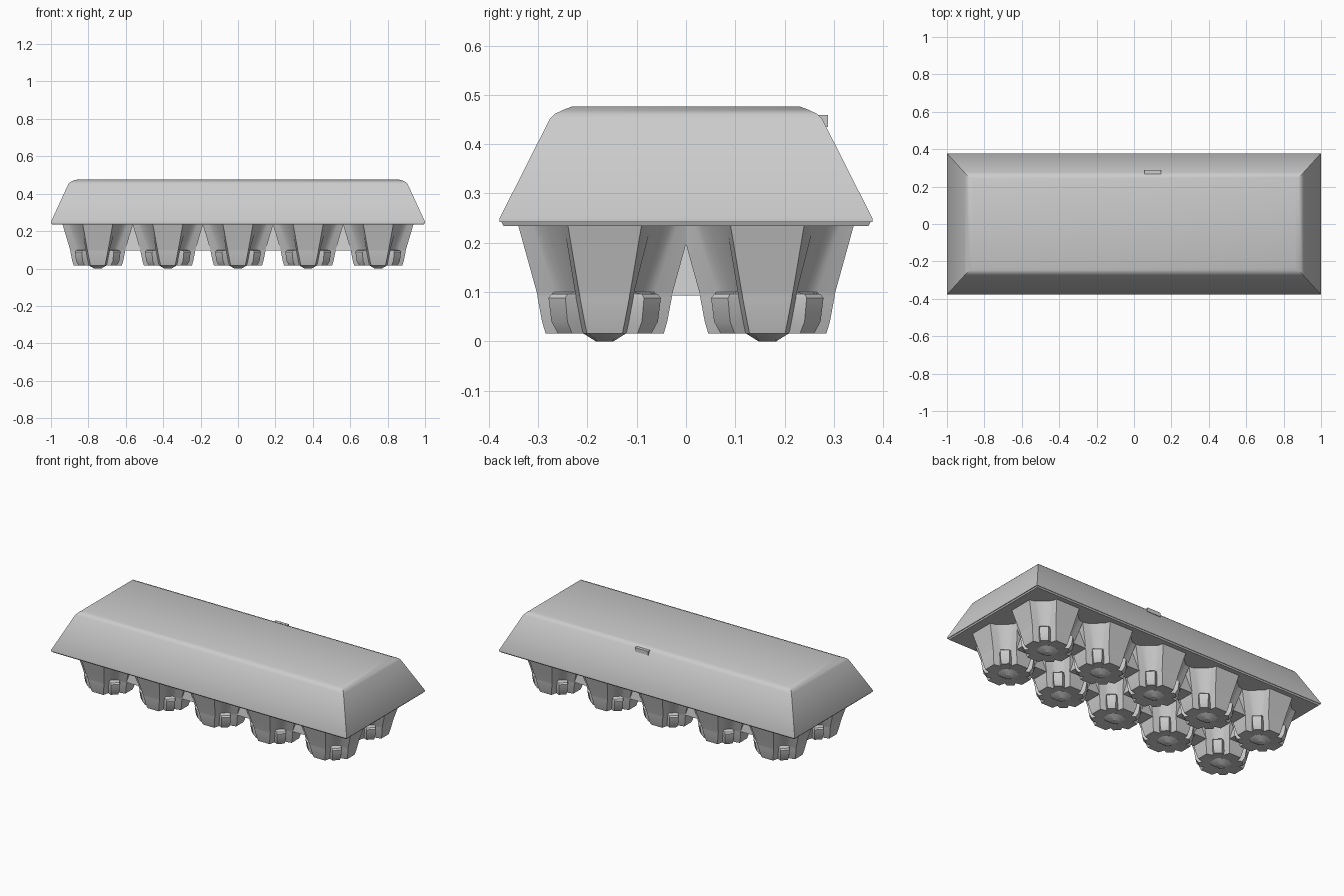
import bpy
import bmesh
import math

if "Cube" in bpy.data.objects:
    bpy.data.objects.remove(bpy.data.objects["Cube"])

RIM_Z = 0.237
CUP_X = [-0.75, -0.375, 0.0, 0.375, 0.75]
CUP_Y = [-0.165, 0.165]


def make_object(name, rings, angle=30):
    """Skin a stack of matching closed rings and cap both ends."""
    bm = bmesh.new()
    loops = [[bm.verts.new(p) for p in ring] for ring in rings]
    for low, high in zip(loops, loops[1:]):
        n = len(low)
        for i in range(n):
            j = (i + 1) % n
            bm.faces.new((low[i], low[j], high[j], high[i]))
    bm.faces.new(loops[0][::-1])
    bm.faces.new(loops[-1])
    bmesh.ops.recalc_face_normals(bm, faces=bm.faces)
    mesh = bpy.data.meshes.new(name)
    bm.to_mesh(mesh)
    bm.free()
    obj = bpy.data.objects.new(name, mesh)
    bpy.context.collection.objects.link(obj)
    bpy.ops.object.select_all(action='DESELECT')
    obj.select_set(True)
    bpy.context.view_layer.objects.active = obj
    bpy.ops.object.shade_smooth_by_angle(angle=math.radians(angle))
    return obj


def rect(hx, hy, z, cx=0.0, cy=0.0):
    return [(cx + sx * hx, cy + sy * hy, z)
            for sx, sy in ((-1, -1), (1, -1), (1, 1), (-1, 1))]


def cup_ring(z, a, w, n, c):
    """Four flat panels (reach a, half width w), grooves n, corner lobes c."""
    h = w + 0.008
    quarter = [(a, w), (n, h), (c, 0.7 * c), (0.7 * c, c), (h, n), (w, a)]
    ring = []
    for k in range(4):
        for x, y in quarter:
            for _ in range(k):
                x, y = -y, x
            ring.append((x * 1.07, y, z))
    return ring


# Lid with sloped sides and a rounded upper edge
make_object("lid", [
    rect(1.0, 0.378, 0.242),
    rect(1.0, 0.378, 0.250),
    rect(0.907, 0.276, 0.452),
    rect(0.897, 0.265, 0.462),
    rect(0.880, 0.248, 0.470),
    rect(0.860, 0.232, 0.476),
])

# Thin flange of the tray under the lid
make_object("tray_rim", [
    rect(0.992, 0.370, RIM_Z - 0.003),
    rect(0.996, 0.375, 0.243),
])

# Small latch tab on the back upper edge
make_object("latch_tab", [
    rect(0.045, 0.016, 0.435, 0.1, 0.272),
    rect(0.045, 0.016, 0.459, 0.1, 0.272),
])

# Egg cup: bottom knob, foot, corner ledge, tapering notched wall
cup_rows = [
    (0.000, 0.018, 0.008, 0.016, 0.016),
    (0.020, 0.050, 0.020, 0.045, 0.045),
    (0.016, 0.120, 0.036, 0.085, 0.095),
    (0.040, 0.127, 0.041, 0.092, 0.108),
    (0.088, 0.136, 0.050, 0.100, 0.114),
    (0.096, 0.137, 0.051, 0.098, 0.108),
    (0.100, 0.138, 0.052, 0.102, 0.085),
    (RIM_Z, 0.176, 0.075, 0.148, 0.135),
]
cup_mesh = None
for x in CUP_X:
    for y in CUP_Y:
        if cup_mesh is None:
            cup = make_object("egg_cup", [cup_ring(*r) for r in cup_rows])
            cup_mesh = cup.data
        else:
            cup = bpy.data.objects.new("egg_cup", cup_mesh)
            bpy.context.collection.objects.link(cup)
        cup.location = (x, y, 0)

# Saddles joining neighbouring cups in each row
for x0, x1 in zip(CUP_X, CUP_X[1:]):
    for y in CUP_Y:
        m = (x0 + x1) / 2
        make_object("row_saddle", [
            rect(0.06, 0.052, 0.096, m, y),
            rect(0.04, 0.030, RIM_Z, m, y),
        ])

# Saddles joining the front and back cups
for x in CUP_X:
    make_object("cross_saddle", [
        rect(0.052, 0.05, 0.093, x, 0),
        rect(0.030, 0.04, RIM_Z, x, 0),
    ])
